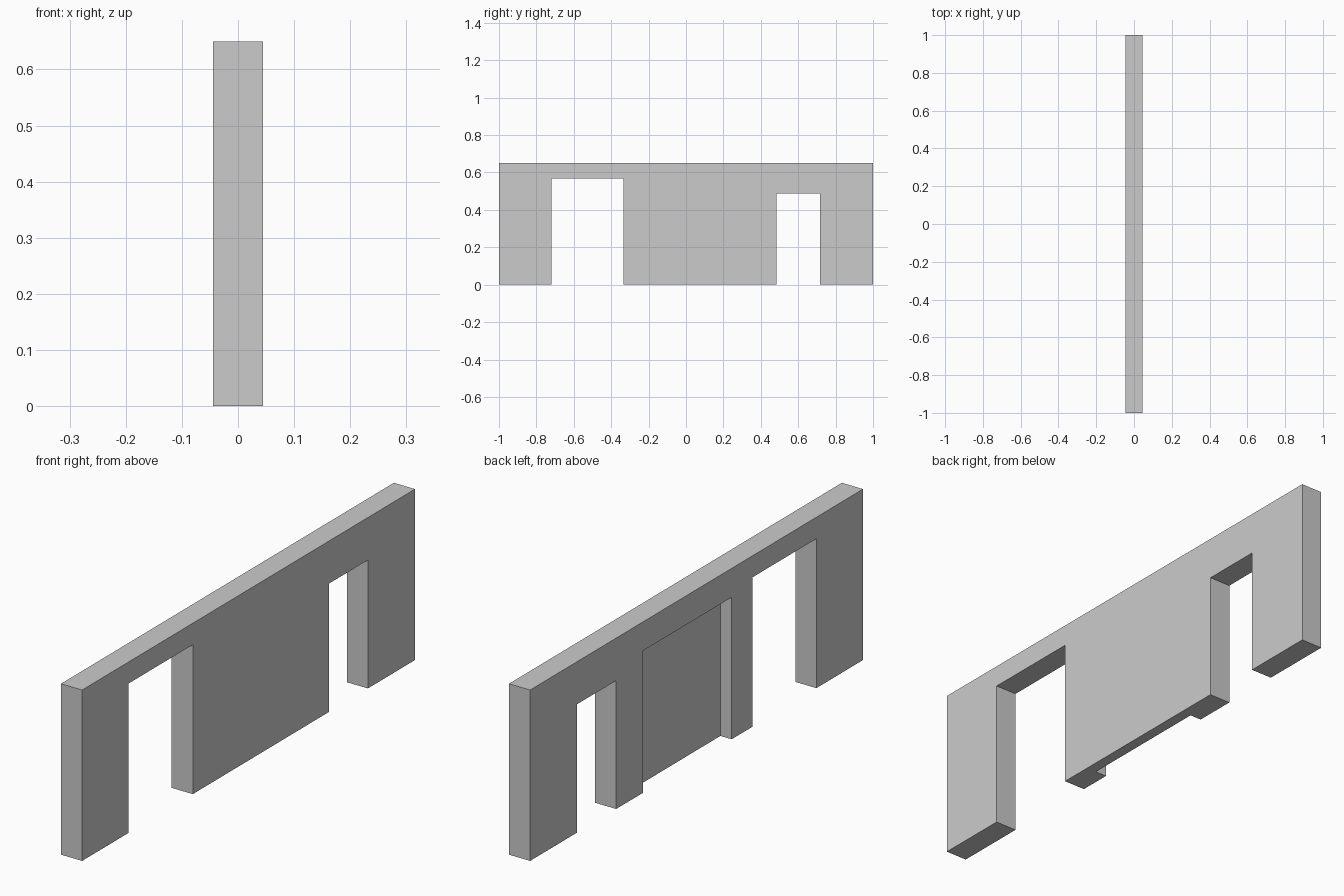
import bpy

if "Cube" in bpy.data.objects:
    bpy.data.objects.remove(bpy.data.objects["Cube"])

HALF_T, HEIGHT = 0.0445, 0.65


def box(name, x0, x1, y0, y1, z0, z1):
    bpy.ops.mesh.primitive_cube_add(
        size=1, location=((x0 + x1) / 2, (y0 + y1) / 2, (z0 + z1) / 2))
    obj = bpy.context.object
    obj.name = name
    obj.scale = (x1 - x0, y1 - y0, z1 - z0)
    bpy.ops.object.transform_apply(location=True, rotation=False, scale=True)
    return obj


def cut(target, cutter):
    mod = target.modifiers.new(cutter.name, 'BOOLEAN')
    mod.operation = 'DIFFERENCE'
    mod.solver = 'EXACT'
    mod.object = cutter
    cutter.hide_render = True
    cutter.display_type = 'WIRE'


# Wall slab
wall = box("wall", -HALF_T, HALF_T, -1, 1, 0, HEIGHT)

# Two doorways pass right through; the alcove is a recess in the left face
cut(wall, box("wide_doorway_cutter", -0.2, 0.2, -0.72, -0.335, -0.1, 0.568))
cut(wall, box("narrow_doorway_cutter", -0.2, 0.2, 0.483, 0.717, -0.1, 0.488))
cut(wall, box("alcove_cutter", -0.2, 0.003, -0.211, 0.322, -0.1, 0.54))
